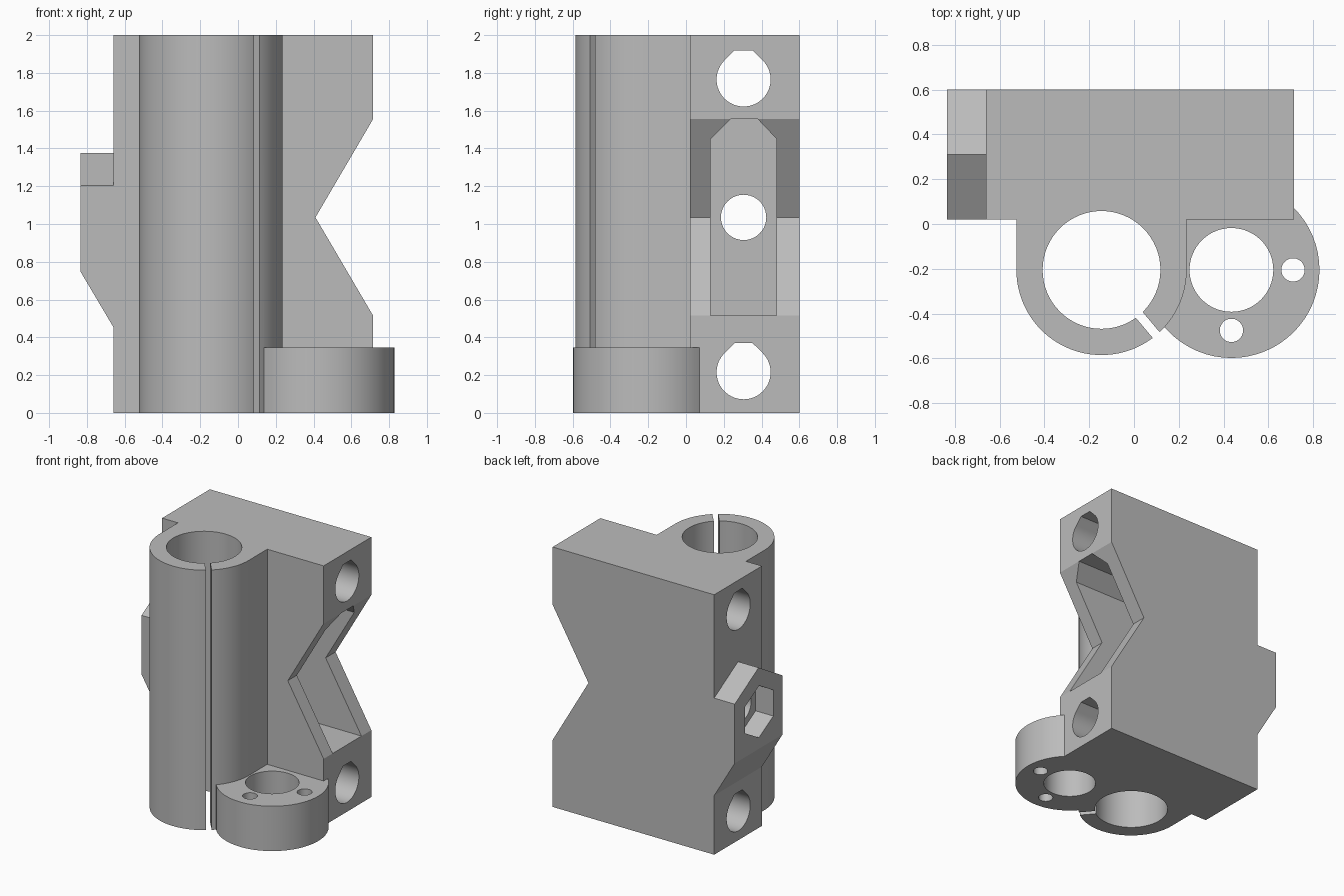
import bpy, bmesh
from math import sin, cos, pi, radians
from mathutils import Vector, Matrix

cube = bpy.data.objects.get("Cube")
if cube:
    bpy.data.objects.remove(cube, do_unlink=True)

grey = bpy.data.materials.new("plain grey")
grey.use_nodes = True
grey.diffuse_color = (0.5, 0.5, 0.5, 1)
grey.node_tree.nodes["Principled BSDF"].inputs["Base Color"].default_value = (0.5, 0.5, 0.5, 1)


def prism(name, points, axis, low, high):
    """Extrude a flat outline along one axis."""
    place = {"X": lambda a, b, t: (t, a, b),
             "Y": lambda a, b, t: (a, t, b),
             "Z": lambda a, b, t: (a, b, t)}[axis]
    bm = bmesh.new()
    face = bm.faces.new([bm.verts.new(place(a, b, low)) for a, b in points])
    out = bmesh.ops.extrude_face_region(bm, geom=[face])
    verts = [g for g in out["geom"] if isinstance(g, bmesh.types.BMVert)]
    bmesh.ops.translate(bm, verts=verts, vec=Vector(place(0, 0, high - low)))
    bmesh.ops.recalc_face_normals(bm, faces=bm.faces)
    mesh = bpy.data.meshes.new(name)
    bm.to_mesh(mesh)
    bm.free()
    mesh.materials.append(grey)
    obj = bpy.data.objects.new(name, mesh)
    bpy.context.scene.collection.objects.link(obj)
    return obj


def arc(cx, cy, r, start=0, end=360, n=64):
    full = end - start == 360
    steps = n if full else n + 1
    angles = [radians(start + (end - start) * i / n) for i in range(steps)]
    return [(cx + r * cos(a), cy + r * sin(a)) for a in angles]


def combine(target, other, operation):
    """Apply a boolean and discard the second solid."""
    mod = target.modifiers.new("boolean", "BOOLEAN")
    mod.operation = operation
    mod.solver = "EXACT"
    mod.object = other
    bpy.context.view_layer.update()
    graph = bpy.context.evaluated_depsgraph_get()
    mesh = bpy.data.meshes.new_from_object(target.evaluated_get(graph))
    target.modifiers.clear()
    target.data = mesh
    bpy.data.objects.remove(other, do_unlink=True)


FRONT, BACK, MID = 0.02, 0.60, 0.305
TUBE, FLANGE, AXIS_Y = -0.145, 0.435, -0.205

# Main block with the V notch
carriage = prism("carriage_block", [(-0.66, 0), (0.715, 0), (0.715, 0.515), (0.41, 1.035),
                                    (0.715, 1.555), (0.715, 2), (-0.66, 2)], "Y", FRONT, BACK)

# Gabled nut housing on the side, sloped underneath
housing = prism("nut_housing", [(FRONT, 0.4), (BACK, 0.4), (BACK, 1.205),
                                (0.31, 1.375), (FRONT, 1.205)], "X", -0.835, -0.6)
combine(housing, prism("slope", [(-0.93, 0.91), (-0.93, 0.2), (-0.509, 0.2)],
                       "Y", -0.2, 0.8), "DIFFERENCE")
combine(carriage, housing, "UNION")

# Bearing tube with straight cheeks into the block
combine(carriage, prism("bearing_tube", arc(TUBE, AXIS_Y, 0.38, 180, 360) +
                        [(TUBE + 0.38, 0.1), (TUBE - 0.38, 0.1)], "Z", 0, 2), "UNION")

# Low round flange
combine(carriage, prism("flange", arc(FLANGE, AXIS_Y, 0.393), "Z", 0, 0.345), "UNION")

# Vertical bores and screw holes
for x, y, r in ((TUBE, AXIS_Y, 0.263), (FLANGE, AXIS_Y, 0.187),
                (0.71, AXIS_Y, 0.052), (FLANGE, -0.475, 0.052)):
    top = 2.2 if x == TUBE else 0.5
    combine(carriage, prism("bore", arc(x, y, r), "Z", -0.2, top), "DIFFERENCE")

# Clamping slit through the tube wall
slit = prism("slit", [(0.2, -0.02), (0.5, -0.02), (0.5, 0.02), (0.2, 0.02)], "Z", -0.2, 2.2)
slit.data.transform(Matrix.Translation((TUBE, AXIS_Y, 0)) @ Matrix.Rotation(radians(-50), 4, "Z"))
combine(carriage, slit, "DIFFERENCE")

# Rod holes with flat-topped teardrop section
for z in (0.215, 1.765):
    outline = arc(MID, z, 0.143, 135, 405, 48) + [(MID + 0.048, z + 0.154), (MID - 0.048, z + 0.154)]
    combine(carriage, prism("rod_hole", outline, "X", -1, 1), "DIFFERENCE")

# Belt slot behind the V notch
combine(carriage, prism("belt_slot", [(0.13, 0.515), (0.48, 0.515), (0.48, 1.45), (0.38, 1.555),
                                      (0.235, 1.555), (0.13, 1.45)], "X", -0.45, 1), "DIFFERENCE")

# Tension screw hole and hexagonal nut pocket
combine(carriage, prism("screw_hole", arc(MID, 1.035, 0.12, n=40), "X", -1, 0), "DIFFERENCE")
combine(carriage, prism("nut_pocket", arc(MID, 1.035, 0.2, 30, 390, 6), "X", -1, -0.685), "DIFFERENCE")

# Smooth shading with crisp edges
carriage.name = "rod_carriage"
bpy.ops.object.select_all(action="DESELECT")
carriage.select_set(True)
bpy.context.view_layer.objects.active = carriage
bpy.ops.object.shade_smooth_by_angle(angle=radians(30))
